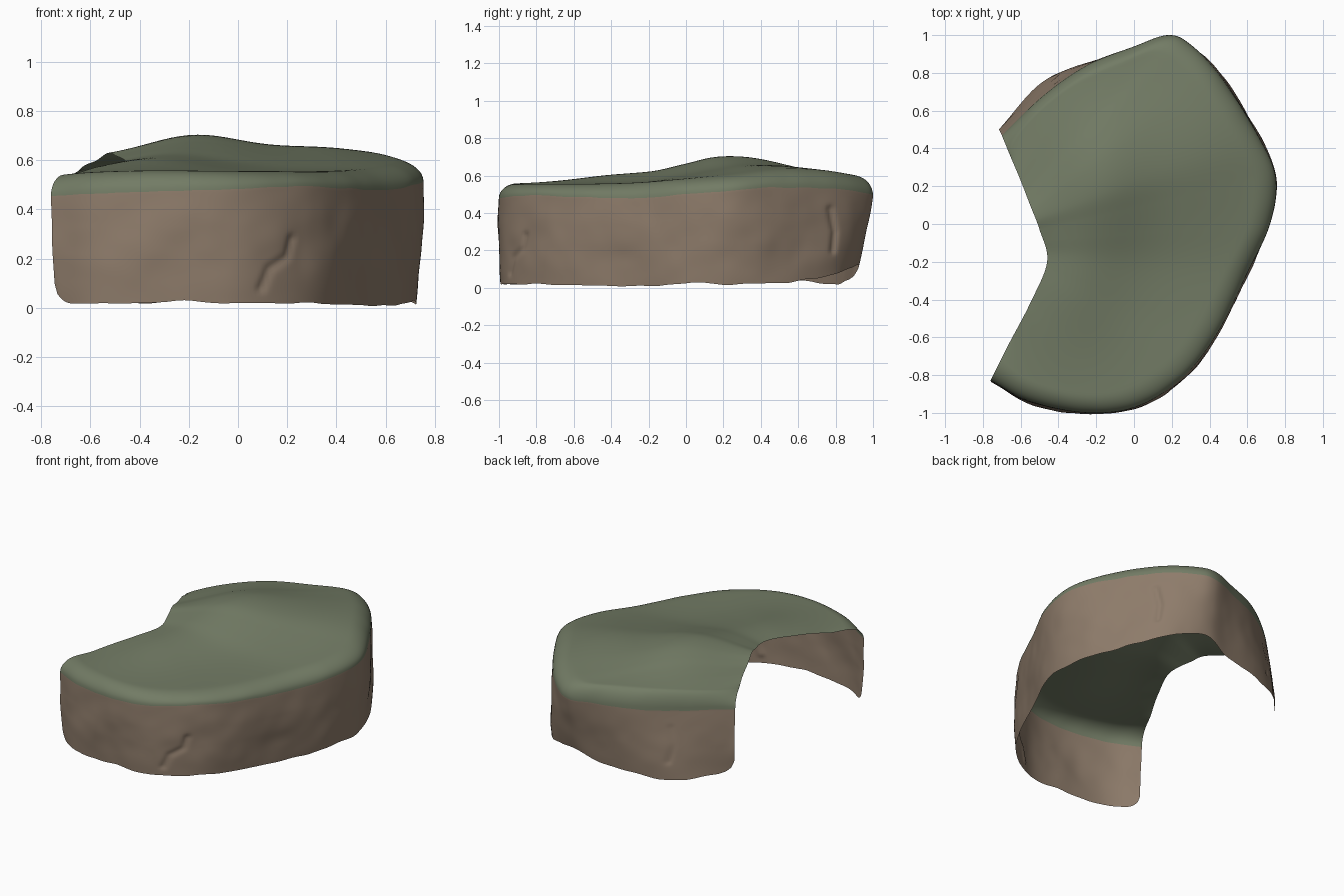
import bpy
import bmesh
from math import exp, sqrt
from mathutils import Vector, noise

cube = bpy.data.objects.get("Cube")
if cube:
    bpy.data.objects.remove(cube)

# Stations along the outer cliff:
# rim x, rim y, foot x, foot y, foot height, grass line height, crest height
STATIONS = [
    (-.76, -.83, -.745, -.83, .02, .455, .54),
    (-.55, -.94, -.55, -.95, .015, .465, .55),
    (-.25, -1, -.25, -.99, .025, .475, .555),
    (.02, -.965, .02, -.97, .02, .485, .555),
    (.26, -.81, .26, -.82, .02, .495, .555),
    (.44, -.58, .42, -.6, .015, .485, .555),
    (.6, -.26, .58, -.27, .01, .48, .56),
    (.72, 0, .7, 0, .025, .5, .575),
    (.75, .25, .72, .25, .02, .52, .59),
    (.65, .48, .64, .5, .025, .535, .605),
    (.46, .78, .47, .77, .065, .53, .605),
    (.3, .95, .32, .88, .105, .51, .595),
    (.18, 1, .17, .925, .125, .49, .585),
    (0, .94, 0, .89, .06, .48, .58),
    (-.25, .84, -.28, .84, .03, .47, .575),
    (-.48, .68, -.5, .74, .025, .465, .565),
    (-.7, .47, -.715, .5, .04, .455, .545),
]
# Free inner edge of the grass
INNER = [(-.66, -.63), (-.55, -.42), (-.46, -.2),
         (-.5, -.03), (-.55, .1), (-.6, .23), (-.655, .36)]
# Cracks in the rock
CRACKS = [
    [(.09, -.93, .08), (.12, -.91, .16), (.19, -.86, .21), (.21, -.85, .28)],
    [(.46, .78, .2), (.45, .79, .3), (.47, .77, .42)],
    [(-.42, .78, .14), (-.45, .76, .25), (-.42, .76, .36)],
]
COLS, WALL_ROWS, LIP_ROWS, TOP_ROWS = 280, 40, 10, 30
LIP = .12


def spline(points, u):
    """Smooth curve through tuples of any size, u from 0 to 1."""
    f = u * (len(points) - 1)
    i = min(int(f), len(points) - 2)
    t = f - i
    p1, p2 = points[i], points[i + 1]
    p0 = points[i - 1] if i else [2 * a - b for a, b in zip(p1, p2)]
    p3 = points[i + 2] if i + 2 < len(points) else [2 * b - a for a, b in zip(p1, p2)]
    return [b + .5 * t * (c - a + t * (2 * a - 5 * b + 4 * c - d + t * (3 * (b - c) + d - a)))
            for a, b, c, d in zip(p0, p1, p2, p3)]


def mound(x, y, cx, cy, sx, sy):
    return exp(-.5 * (((x - cx) / sx) ** 2 + ((y - cy) / sy) ** 2))


def crack_depth(p):
    depth = 0
    for line in CRACKS:
        for a, b in zip(line, line[1:]):
            a, b = Vector(a), Vector(b)
            t = max(0, min(1, (p - a).dot(b - a) / (b - a).length_squared))
            depth = max(depth, exp(-((p - a.lerp(b, t)).length / .018) ** 2))
    return .014 * depth


def column(u):
    """Points from the cliff foot, over the lip, to the inner edge."""
    x, y, fx, fy, foot, line, crest = spline(STATIONS, u)
    rim, base, inner = Vector((x, y)), Vector((fx, fy)), Vector(spline(INNER, u))
    reach = (inner - rim).length
    inward = (inner - rim) / reach
    # Rounded lower corners at both ends of the wall
    end = max(0, 1 - min(u, 1 - u) / .025)
    foot += .08 * (1 - sqrt(1 - end ** 2))
    foot += .01 * noise.noise(Vector((fx * 7, fy * 7, 0)))
    line += .006 * noise.noise(Vector((x * 8, y * 8, 3)))
    points = []
    # Rock wall with a slight bulge, weathering and cracks
    for j in range(WALL_ROWS):
        v = j / WALL_ROWS
        z = foot + (line - foot) * v
        q = base.lerp(rim, v)
        p = Vector((q.x, q.y, z))
        rough = .014 * noise.noise(p * 4) + .004 * noise.noise(p * 9)
        push = v * (1 - v) * 4 * (rough + .008) - crack_depth(p)
        q -= inward * push
        points.append((q.x, q.y, z))
    # Rounded lip, then the open top with a high rear dome and a low front swell
    insets = [LIP * (j / LIP_ROWS) ** 1.7 for j in range(LIP_ROWS)]
    insets += [LIP + (reach - LIP) * j / TOP_ROWS for j in range(TOP_ROWS + 1)]
    for d in insets:
        q = rim + inward * d
        top = crest + .092 * mound(q.x, q.y, -.17, .25, .2, .3)
        top += .045 * mound(q.x, q.y, .33, .4, .22, .3)
        top += .045 * mound(q.x, q.y, -.34, -.33, .18, .25)
        curve = sqrt(max(0, 1 - (1 - min(d / LIP, 1)) ** 2))
        points.append((q.x, q.y, line + (top - line) * curve))
    return points


def flat_material(name, color):
    mat = bpy.data.materials.new(name)
    mat.use_nodes = True
    mat.diffuse_color = color
    mat.node_tree.nodes["Principled BSDF"].inputs["Base Color"].default_value = color
    return mat


# One open sheet: rock below the grass line, grass above
bm = bmesh.new()
grid = [[bm.verts.new(p) for p in column(i / COLS)] for i in range(COLS + 1)]
for left, right in zip(grid, grid[1:]):
    for j in range(len(left) - 1):
        face = bm.faces.new((left[j], right[j], right[j + 1], left[j + 1]))
        face.material_index = int(j >= WALL_ROWS)
        face.smooth = True
mesh = bpy.data.meshes.new("grassy_cliff")
bm.to_mesh(mesh)
bm.free()
mesh.materials.append(flat_material("brown rock", (.27, .2, .145, 1)))
mesh.materials.append(flat_material("dull green grass", (.17, .2, .13, 1)))
cliff = bpy.data.objects.new("grassy_cliff", mesh)
bpy.context.collection.objects.link(cliff)
